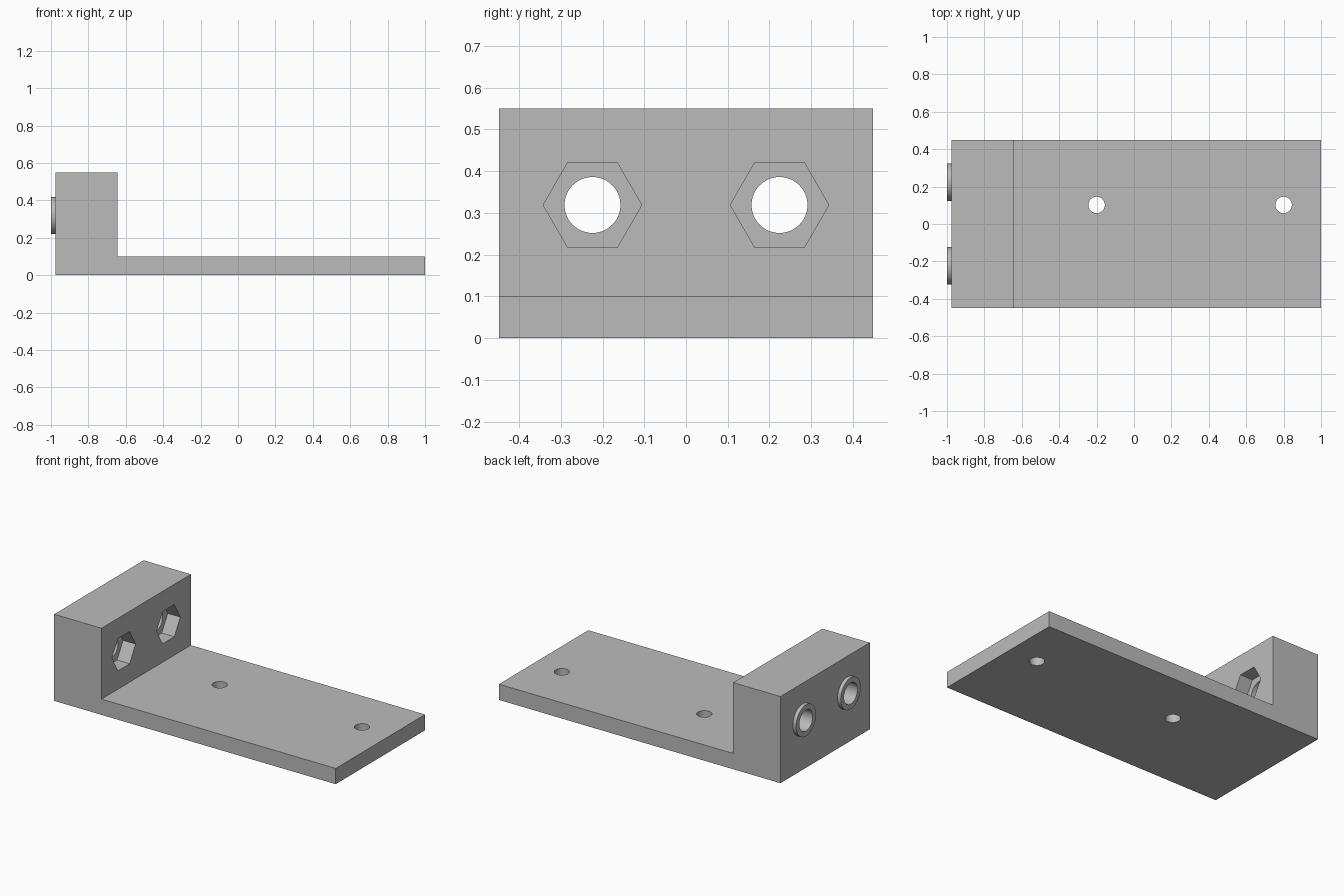
import bpy
import bmesh
import math

cube = bpy.data.objects.get("Cube")
if cube:
    bpy.data.objects.remove(cube, do_unlink=True)

HALF_WIDTH = 0.448
BLOCK_BACK, BLOCK_FRONT = -0.977, -0.645
BORE_Z = 0.319

grey = bpy.data.materials.new("plain grey")
grey.use_nodes = True
colour = (0.5, 0.5, 0.5, 1)
grey.diffuse_color = colour
grey.node_tree.nodes["Principled BSDF"].inputs["Base Color"].default_value = colour


def rod(name, radius, start, end, axis, sides=64):
    """Cylinder or prism between two points along the x or z axis."""
    centre = [(a + b) / 2 for a, b in zip(start, end)]
    turn = (0, math.pi / 2, 0) if axis == "x" else (0, 0, 0)
    bpy.ops.mesh.primitive_cylinder_add(
        vertices=sides, radius=radius, depth=math.dist(start, end),
        location=centre, rotation=turn)
    obj = bpy.context.object
    obj.name = name
    obj.data.materials.append(grey)
    return obj


def combine(target, tool, operation):
    """Apply a boolean and remove the tool object."""
    mod = target.modifiers.new(operation.lower(), "BOOLEAN")
    mod.operation = operation
    mod.solver = "EXACT"
    mod.object = tool
    bpy.context.view_layer.objects.active = target
    bpy.ops.object.modifier_apply(modifier=mod.name)
    bpy.data.objects.remove(tool, do_unlink=True)


# L-shaped body: base plate with an upright block, extruded across the width
profile = [(BLOCK_BACK, 0), (1, 0), (1, 0.1), (BLOCK_FRONT, 0.1),
           (BLOCK_FRONT, 0.55), (BLOCK_BACK, 0.55)]
bm = bmesh.new()
side = bm.faces.new([bm.verts.new((x, -HALF_WIDTH, z)) for x, z in profile])
extruded = bmesh.ops.extrude_face_region(bm, geom=[side])["geom"]
bmesh.ops.translate(bm, vec=(0, 2 * HALF_WIDTH, 0),
                    verts=[v for v in extruded if isinstance(v, bmesh.types.BMVert)])
bmesh.ops.recalc_face_normals(bm, faces=bm.faces)
mesh = bpy.data.meshes.new("mounting_bracket")
bm.to_mesh(mesh)
bm.free()
mesh.materials.append(grey)
bracket = bpy.data.objects.new("mounting_bracket", mesh)
bpy.context.collection.objects.link(bracket)

# Round collar, through bore and hexagonal nut pocket on each side of the block
for y in (-0.224, 0.224):
    collar = rod("collar", 0.1, (-1, y, BORE_Z), (-0.9, y, BORE_Z), "x")
    combine(bracket, collar, "UNION")
    bore = rod("bore_cutter", 0.067, (-1.1, y, BORE_Z), (-0.5, y, BORE_Z), "x")
    combine(bracket, bore, "DIFFERENCE")
    pocket = rod("nut_pocket_cutter", 0.118, (BLOCK_FRONT - 0.088, y, BORE_Z),
                 (-0.5, y, BORE_Z), "x", sides=6)
    combine(bracket, pocket, "DIFFERENCE")

# Screw holes through the base plate
for x in (-0.2, 0.8):
    hole = rod("screw_hole_cutter", 0.044, (x, 0.102, -0.1), (x, 0.102, 0.2), "z")
    combine(bracket, hole, "DIFFERENCE")

# Smooth round walls, keep hard edges
bpy.ops.object.select_all(action="DESELECT")
bracket.select_set(True)
bpy.context.view_layer.objects.active = bracket
bpy.ops.object.shade_smooth_by_angle(angle=math.radians(30))
